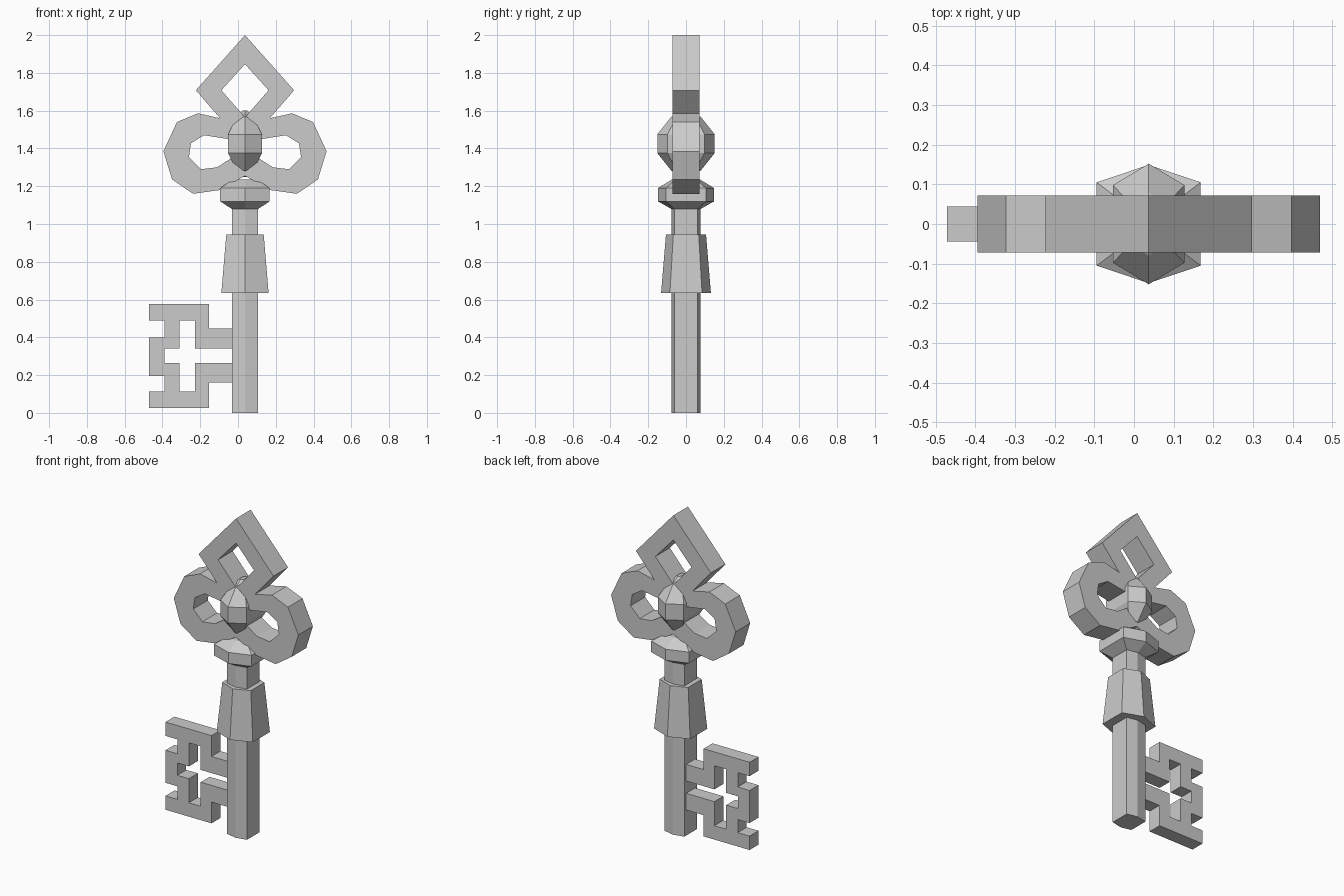
import bpy, bmesh

if "Cube" in bpy.data.objects:
    bpy.data.objects.remove(bpy.data.objects["Cube"])

CX = 0.037  # centre line of the key stem


def finish(name, bm):
    bmesh.ops.recalc_face_normals(bm, faces=bm.faces[:])
    mesh = bpy.data.meshes.new(name)
    bm.to_mesh(mesh)
    bm.free()
    obj = bpy.data.objects.new(name, mesh)
    obj.location.x = CX
    bpy.context.collection.objects.link(obj)
    return obj


def hex_stack(name, rings):
    """Loft of six-sided rings: (z, half width, corner y, tip y)."""
    bm = bmesh.new()
    loops = []
    for z, w, c, t in rings:
        pts = [(0, -t), (w, -c), (w, c), (0, t), (-w, c), (-w, -c)]
        loops.append([bm.verts.new((x, y, z)) for x, y in pts])
    for a, b in zip(loops, loops[1:]):
        for i in range(6):
            j = (i + 1) % 6
            bm.faces.new((a[i], a[j], b[j], b[i]))
    bm.faces.new(loops[0])
    bm.faces.new(loops[-1])
    return finish(name, bm)


def flat_part(name, polygons, thickness):
    """Plate in the xz plane, thickened evenly to both sides."""
    bm = bmesh.new()
    for poly in polygons:
        bm.faces.new([bm.verts.new((x, 0, z)) for x, z in poly])
    bmesh.ops.remove_doubles(bm, verts=bm.verts[:], dist=0.0005)
    obj = finish(name, bm)
    mod = obj.modifiers.new("Thickness", 'SOLIDIFY')
    mod.thickness = thickness
    mod.offset = 0
    return obj


# Stem, sleeve and collar
hex_stack("shaft", [(0, .069, .062, .077), (1.1, .069, .062, .077)])
hex_stack("sleeve", [(.635, .125, .085, .132), (.945, .099, .067, .106)])
hex_stack("collar", [(1.08, .07, .063, .078), (1.12, .131, .105, .149),
                     (1.19, .131, .105, .149), (1.235, .065, .055, .075)])

# Faceted bead in the middle of the bow
hex_stack("bead", [(1.25, .012, .015, .03), (1.285, .045, .05, .08),
                   (1.375, .09, .098, .152), (1.475, .09, .098, .152),
                   (1.565, .045, .05, .08), (1.60, .012, .015, .03)])

# Bow: right halves of the loops as (outer, inner) point pairs
lobe = [((0, 1.565), (0, 1.43)), ((.132, 1.56), (.09, 1.45)),
        ((.249, 1.586), (.217, 1.47)), ((.36, 1.54), (.286, 1.427)),
        ((.432, 1.385), (.297, 1.353)), ((.386, 1.236), (.233, 1.29)),
        ((.275, 1.16), (.148, 1.30)), ((.132, 1.18), (.07, 1.35)),
        ((0, 1.255), (0, 1.40))]
diamond = [((0, 2.0), (0, 1.846)), ((.26, 1.708), (.125, 1.708)),
           ((.132, 1.56), (0, 1.565))]
quads = []
for side in (1, -1):
    for strip in (lobe, diamond):
        for (o1, i1), (o2, i2) in zip(strip, strip[1:]):
            quads.append([(side * x, z) for x, z in (o1, o2, i2, i1)])
flat_part("bow", quads, .144)

# Bit: toothed plate with a cross-shaped cut-out open to the shaft
root = -.01
outline = [(root, .446), (-.153, .446), (-.153, .577), (-.472, .577),
           (-.472, .49), (-.39, .49), (-.39, .40), (-.472, .40),
           (-.472, .196), (-.39, .196), (-.39, .114), (-.472, .114),
           (-.472, .027), (-.153, .027), (-.153, .16), (root, .16),
           (root, .265), (-.228, .265), (-.228, .114), (-.31, .114),
           (-.31, .265), (-.39, .265), (-.39, .342), (-.31, .342),
           (-.31, .49), (-.228, .49), (-.228, .342), (root, .342)]
flat_part("bit", [[(x - CX, z) for x, z in outline]], .088)
